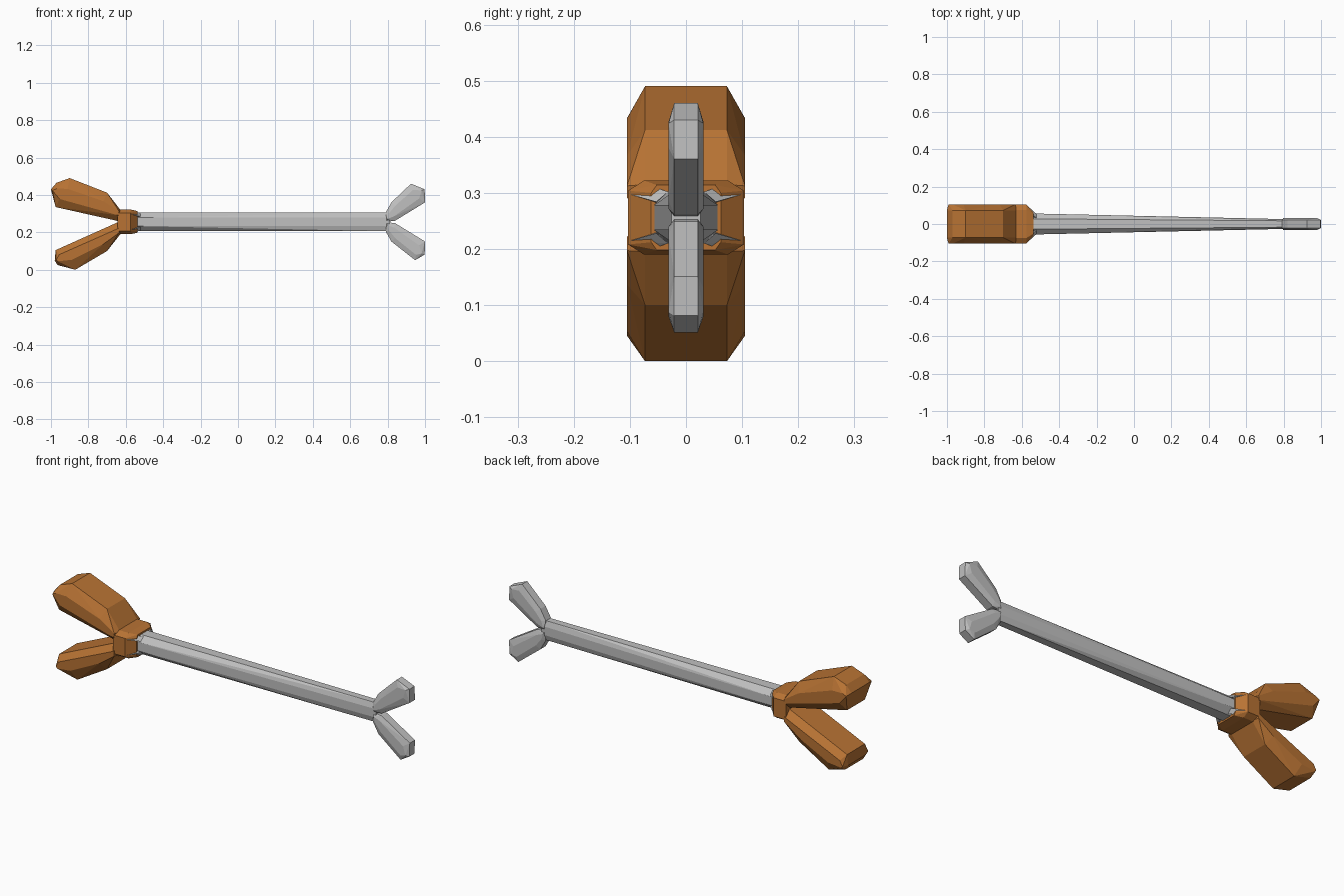
import bpy, bmesh
from mathutils import Vector

if "Cube" in bpy.data.objects:
    bpy.data.objects.remove(bpy.data.objects["Cube"])

CZ = 0.256  # height of the long axis


def material(name, rgb):
    m = bpy.data.materials.new(name)
    m.diffuse_color = (*rgb, 1)
    m.use_nodes = True
    m.node_tree.nodes["Principled BSDF"].inputs["Base Color"].default_value = m.diffuse_color
    return m


copper = material("copper brown", (0.479, 0.171, 0.034))
silver = material("silver grey", (0.527, 0.527, 0.527))


def hull(name, pts, mat):
    """Flat-faced convex solid around the given points."""
    bm = bmesh.new()
    for p in pts:
        bm.verts.new(p)
    res = bmesh.ops.convex_hull(bm, input=bm.verts[:])
    loose = {g for g in res["geom_interior"] + res["geom_unused"]
             if isinstance(g, bmesh.types.BMVert)}
    bmesh.ops.delete(bm, geom=list(loose), context='VERTS')
    bmesh.ops.dissolve_limit(bm, angle_limit=0.02, verts=bm.verts[:], edges=bm.edges[:])
    bmesh.ops.recalc_face_normals(bm, faces=bm.faces[:])
    me = bpy.data.meshes.new(name)
    bm.to_mesh(me)
    bm.free()
    me.materials.append(mat)
    ob = bpy.data.objects.new(name, me)
    bpy.context.collection.objects.link(ob)
    return ob


def lobe(name, profile, start, end, y_flat, y_side, along, across, mat):
    """Profile slab in xz whose sides are chamfered towards the start-end axis."""
    a, b = Vector(start), Vector(end)
    d = (b - a).normalized()
    c = (a + b) / 2
    pts = []
    for p in profile:
        v = Vector(p) - c
        par = d * v.dot(d)
        q = c + par * along + (v - par) * across
        for s in (-1, 1):
            pts.append((p[0], s * y_flat, p[1]))
            pts.append((q.x, s * y_side, q.y))
    return hull(name, pts, mat)


def section(x, w, h, flat_w, flat_h):
    """Octagon across the x axis."""
    out = []
    for sy in (-1, 1):
        for sz in (-1, 1):
            out += [(x, sy * w, CZ + sz * flat_h), (x, sy * flat_w, CZ + sz * h)]
    return out


# Shaft, thinning sideways towards the right end
hull("shaft", section(-0.58, 0.057, 0.050, 0.028, 0.022)
     + section(0.81, 0.026, 0.050, 0.017, 0.022), silver)

# Collar with a tapered mouth
hull("collar", section(-0.645, 0.103, 0.066, 0.075, 0.048)
     + section(-0.575, 0.103, 0.066, 0.075, 0.048)
     + section(-0.538, 0.062, 0.058, 0.052, 0.044), copper)

# Four flared corner fins where the shaft enters the collar
for sy, side in ((-1, "front"), (1, "back")):
    for sz, lev in ((-1, "lower"), (1, "upper")):
        hull(f"corner_fin_{side}_{lev}",
             [(x, sy * y, CZ + sz * z) for x, y, z in (
                 (-0.59, 0.102, 0.047), (-0.575, 0.102, 0.042), (-0.58, 0.080, 0.062),
                 (-0.52, 0.053, 0.028), (-0.52, 0.032, 0.046), (-0.60, 0.05, 0.02))],
             silver)

# Handle lobes, splayed up and down
upper = [(-0.64, 0.26), (-0.625, 0.315), (-0.70, 0.412), (-0.90, 0.49),
         (-0.97, 0.465), (-1.0, 0.43), (-0.975, 0.335)]
lower = [(-0.64, 0.255), (-0.625, 0.195), (-0.70, 0.10), (-0.87, 0.0),
         (-0.96, 0.02), (-0.98, 0.05), (-0.975, 0.115), (-0.94, 0.17)]
lower[5:] = [(-0.98, 0.06), (-0.972, 0.155), (-0.955, 0.178)][:1] + [(-0.975, 0.105)]
lower = lower[:4] + [(-0.965, 0.025), (-0.98, 0.05), (-0.975, 0.105)]
lobe("handle_lobe_upper", upper, (-0.64, 0.31), (-0.99, 0.42),
     0.073, 0.105, 0.95, 0.38, copper)
lobe("handle_lobe_lower", lower, (-0.64, 0.20), (-0.98, 0.05),
     0.073, 0.105, 0.95, 0.38, copper)

# Tip prongs, splayed up and down
prong = [(0.79, 0.256), (0.79, 0.307), (0.82, 0.36), (0.925, 0.46),
         (0.998, 0.43), (1.0, 0.36), (0.84, 0.262)]
lobe("prong_upper", prong, (0.80, 0.28), (0.97, 0.42),
     0.021, 0.031, 0.88, 0.45, silver)
low = [(min(1.0, x + (0.022 if z > 0.45 else 0)), 0.511 - z) for x, z in prong]
lobe("prong_lower", low, (0.80, 0.231), (0.97, 0.091),
     0.021, 0.031, 0.88, 0.45, silver)
